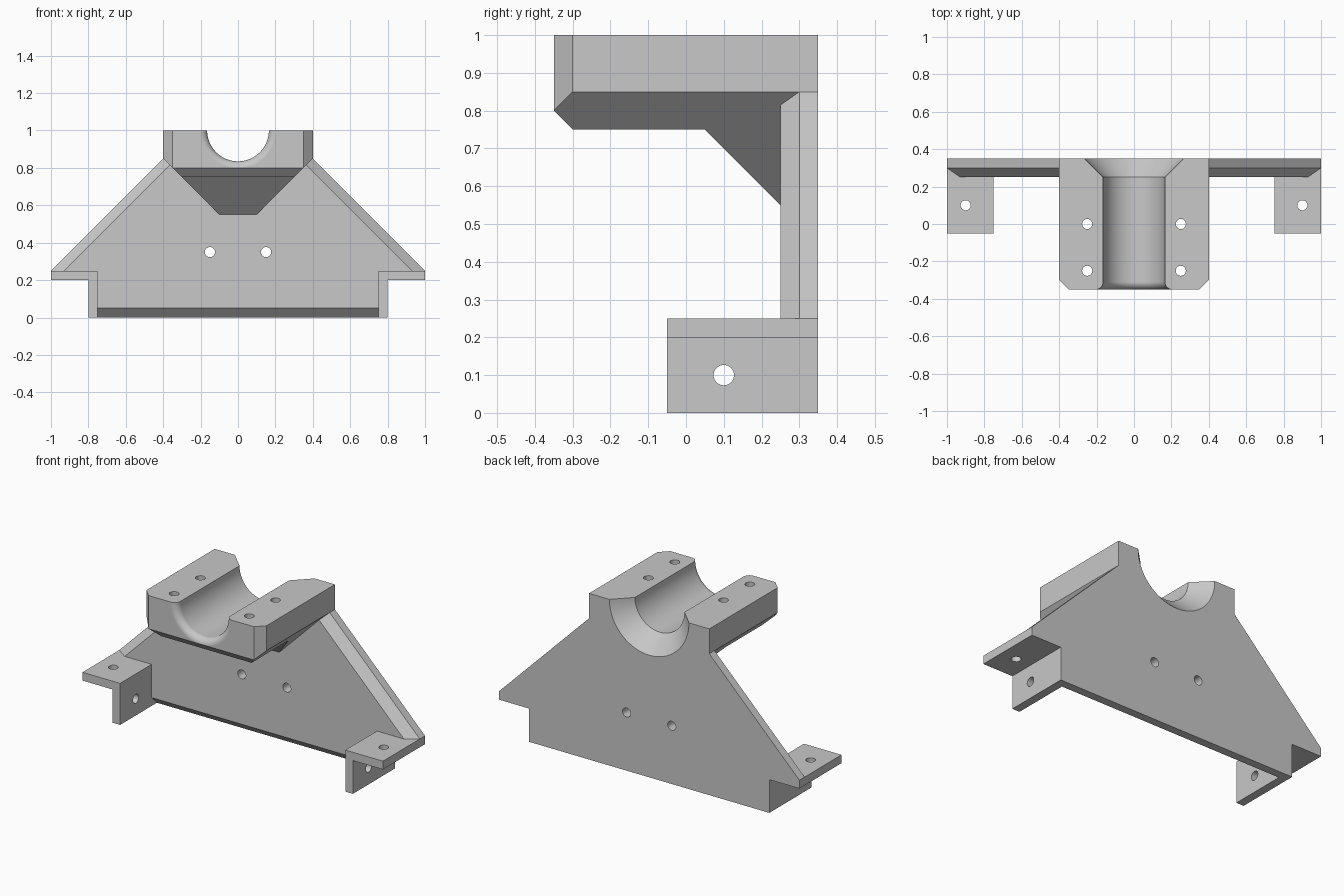
import bpy, bmesh, math
from mathutils import Matrix, Vector

if "Cube" in bpy.data.objects:
    bpy.data.objects.remove(bpy.data.objects["Cube"])

grey = bpy.data.materials.new("plain_grey")
grey.diffuse_color = (0.58, 0.58, 0.58, 1)
grey.use_nodes = True
grey.node_tree.nodes["Principled BSDF"].inputs["Base Color"].default_value = grey.diffuse_color


def make(name, bm):
    bmesh.ops.recalc_face_normals(bm, faces=bm.faces[:])
    me = bpy.data.meshes.new(name)
    bm.to_mesh(me)
    bm.free()
    me.materials.append(grey)
    ob = bpy.data.objects.new(name, me)
    bpy.context.collection.objects.link(ob)
    return ob


def prism(name, outline, axis, lo, hi):
    """Extrude a 2D outline along an axis; the outline uses the other two axes in order."""
    bm = bmesh.new()

    def place(p, d):
        c = list(p)
        c.insert(axis, d)
        return bm.verts.new(c)

    face = bm.faces.new([place(p, lo) for p in outline])
    ext = bmesh.ops.extrude_face_region(bm, geom=[face])
    move = Vector([hi - lo if i == axis else 0 for i in range(3)])
    bmesh.ops.translate(bm, vec=move,
                        verts=[g for g in ext["geom"] if isinstance(g, bmesh.types.BMVert)])
    return make(name, bm)


def hull(name, half):
    """Convex solid from points on the right half, mirrored to the left."""
    bm = bmesh.new()
    for x, y, z in half:
        bm.verts.new((x, y, z))
        bm.verts.new((-x, y, z))
    bmesh.ops.convex_hull(bm, input=bm.verts[:])
    bmesh.ops.dissolve_limit(bm, angle_limit=0.01, verts=bm.verts[:], edges=bm.edges[:])
    return make(name, bm)


def box(name, x, y, z):
    return prism(name, [(x[0], y[0]), (x[1], y[0]), (x[1], y[1]), (x[0], y[1])], 2, *z)


def drill(center, axis, depth, r=0.027):
    """Round cutter along an axis."""
    bm = bmesh.new()
    turn = {0: Matrix.Rotation(math.pi / 2, 4, 'Y'),
            1: Matrix.Rotation(math.pi / 2, 4, 'X'), 2: Matrix()}[axis]
    bmesh.ops.create_cone(bm, cap_ends=True, segments=32, radius1=r, radius2=r, depth=depth,
                          matrix=Matrix.Translation(center) @ turn)
    return make("hole_cutter", bm)


def combine(ob, other, op):
    mod = ob.modifiers.new(op.lower(), 'BOOLEAN')
    mod.object, mod.operation, mod.solver = other, op, 'EXACT'
    bpy.context.view_layer.objects.active = ob
    bpy.ops.object.modifier_apply(modifier=mod.name)
    bpy.data.objects.remove(other, do_unlink=True)


# Saddle block: three profiles intersected
bracket = prism("saddle_bracket", [(-0.35, 1), (-0.35, 0.8), (-0.3, 0.75), (0.05, 0.75),
                                   (0.25, 0.55), (0.35, 0.55), (0.35, 1)], 0, -0.5, 0.5)
combine(bracket, prism("front_profile", [(-0.4, 1.1), (-0.4, 0.85), (-0.1, 0.55), (-0.1, 0.5),
                                         (0.1, 0.5), (0.1, 0.55), (0.4, 0.85), (0.4, 1.1)],
                       1, -0.5, 0.5), 'INTERSECT')
combine(bracket, prism("top_profile", [(-0.45, 0.4), (-0.45, -0.25), (-0.35, -0.35), (0.35, -0.35),
                                       (0.45, -0.25), (0.45, 0.4)], 2, 0.4, 1.2), 'INTERSECT')

# Back plate: sloped upper part and lower strip, with bevelled front edges
s = 0.05 * math.sqrt(2)
upper = [(1, y, z) for y in (0.3, 0.35) for z in (0.2, 0.25)]
upper += [(0.4, 0.3, 0.85), (0.4, 0.35, 0.85),
          (1 - s, 0.25, 0.2), (1 - s, 0.25, 0.25), (0.4 - s, 0.25, 0.85)]
combine(bracket, hull("upper_plate", upper), 'UNION')
lower = [(0.8, 0.35, 0), (0.8, 0.3, 0), (0.8, 0.25, 0.05), (0.8, 0.25, 0.22), (0.8, 0.35, 0.22)]
combine(bracket, hull("lower_plate", lower), 'UNION')

# Angled feet on both sides
for side in (-1, 1):
    foot = [(0.75, 0), (0.8, 0), (0.8, 0.2), (1, 0.2), (1, 0.25), (0.75, 0.25)]
    combine(bracket, prism("foot", [(side * x, z) for x, z in foot], 1, -0.05, 0.35), 'UNION')

# Round channel with a rounded front lip and a flared back
profile = [(0, -0.4), (0.205, -0.4)]
for i in range(9):
    a = math.pi / 2 * i / 8
    profile.append((0.205 - 0.04 * math.sin(a), -0.31 - 0.04 * math.cos(a)))
profile += [(0.165, 0.25), (0.265, 0.35), (0.285, 0.37), (0, 0.37)]
bm = bmesh.new()
vs = [bm.verts.new((r, y, 1)) for r, y in profile]
es = [bm.edges.new(p) for p in zip(vs, vs[1:])]
bmesh.ops.spin(bm, geom=vs + es, cent=(0, 0, 1), axis=(0, 1, 0), angle=2 * math.pi,
               steps=72, use_merge=True)
bmesh.ops.remove_doubles(bm, verts=bm.verts[:], dist=1e-5)
combine(bracket, make("channel_cutter", bm), 'DIFFERENCE')

# Screw holes
for side in (-1, 1):
    holes = [((0.25, 0, 0.9), 2, 0.5), ((0.25, -0.25, 0.9), 2, 0.5), ((0.15, 0.3, 0.35), 1, 0.2),
             ((0.9, 0.1, 0.225), 2, 0.15), ((0.775, 0.1, 0.1), 0, 0.15)]
    for (x, y, z), axis, depth in holes:
        combine(bracket, drill((side * x, y, z), axis, depth), 'DIFFERENCE')

# Smooth curved surfaces, keep flat faces flat
bpy.ops.object.select_all(action='DESELECT')
bracket.select_set(True)
bpy.context.view_layer.objects.active = bracket
bpy.ops.object.shade_smooth_by_angle(angle=math.radians(30))
weighted = bracket.modifiers.new("even_normals", 'WEIGHTED_NORMAL')
weighted.keep_sharp = True
